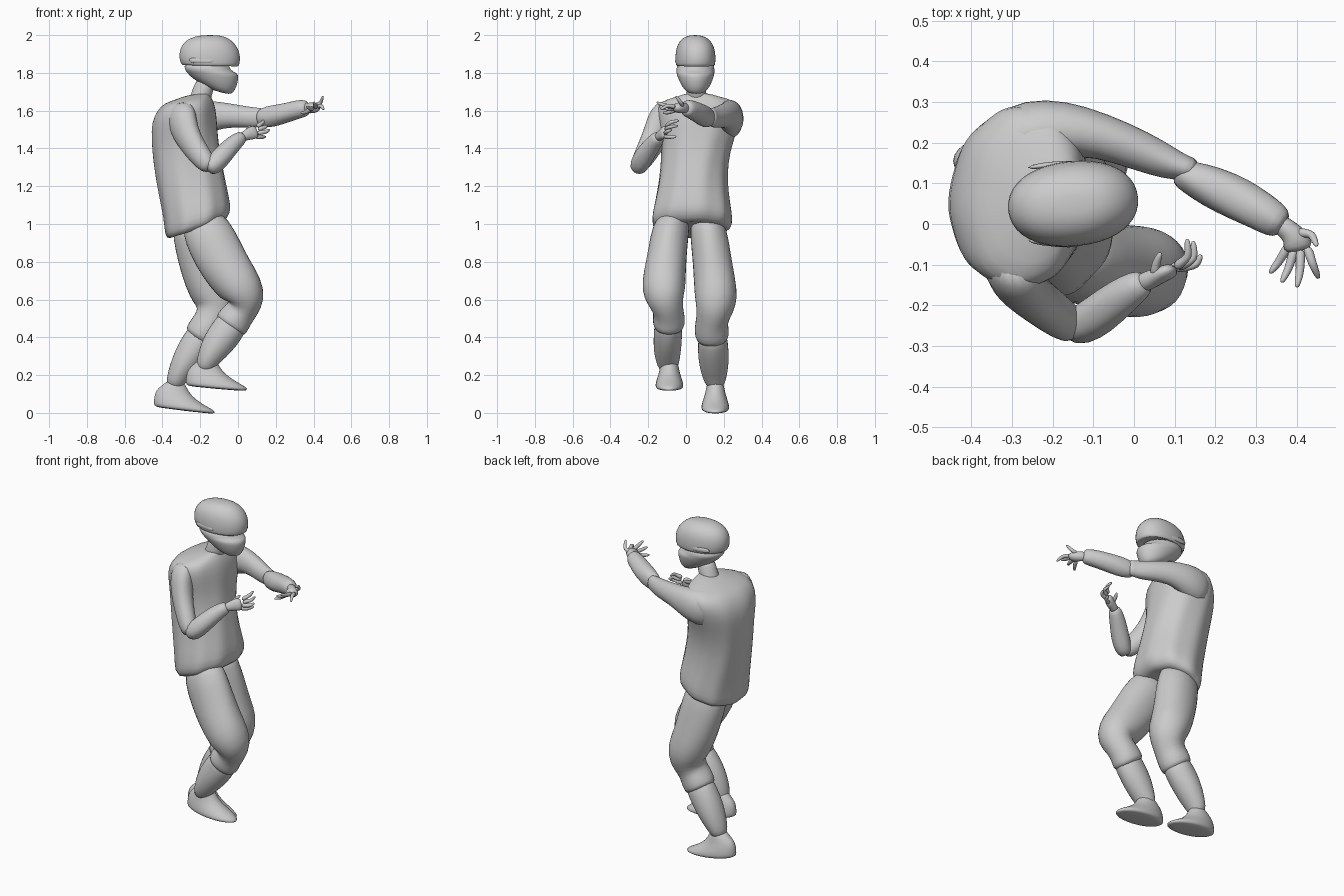
import bpy, bmesh, math
from mathutils import Vector as V

TAU = 2 * math.pi


def loft(name, st, ref=(0, 1, 0), n=16, wob=0, lobes=5, axis=None, sq=1.0, fade=False):
    """Skin of elliptical rings. Station: x, y, z, radius along ref, radius across, [slope of ring in x]"""
    pts = [V(s[:3]) for s in st]
    bm = bmesh.new()
    rings = []
    for i, s in enumerate(st):
        t = V(axis) if axis else pts[min(i + 1, len(st) - 1)] - pts[max(i - 1, 0)]
        if len(s) > 5:
            t = V((-s[5], 0, 1))
        t.normalize()
        u = V(ref)
        u = (u - t * u.dot(t)).normalized()
        w = u.cross(t)
        amp = wob * (1 - i / len(st)) if fade else wob
        ring = []
        for k in range(n):
            a = TAU * k / n
            c, d = (math.copysign(abs(v) ** sq, v) for v in (math.cos(a), math.sin(a)))
            f = 1.02 * (1 + amp * math.cos(lobes * a + i * (.4 if fade else 1.3)))
            ring.append(bm.verts.new(pts[i] + u * (s[3] * f * c) + w * (s[4] * f * d)))
        rings.append(ring)
    for lo, hi in zip(rings, rings[1:]):
        for k in range(n):
            j = (k + 1) % n
            bm.faces.new((lo[k], lo[j], hi[j], hi[k]))
    bm.faces.new(rings[0])
    bm.faces.new(rings[-1])
    bmesh.ops.recalc_face_normals(bm, faces=bm.faces)
    for face in bm.faces:
        face.smooth = True
    me = bpy.data.meshes.new(name)
    bm.to_mesh(me)
    bm.free()
    ob = bpy.data.objects.new(name, me)
    bpy.context.collection.objects.link(ob)
    m = ob.modifiers.new("smooth", 'SUBSURF')
    m.levels = m.render_levels = 1
    return ob


UP = (0, 0, 1)

# Loose shirt body: gathered hem, hunched back, shoulder yoke
loft("shirt", [
    (-.22, .04, .985, .12, .11, .30),
    (-.22, .035, .96, .185, .15, .32),
    (-.215, .03, 1.0, .21, .178, .34),
    (-.215, .03, 1.06, .207, .176, .25),
    (-.24, .035, 1.18, .182, .178, .1),
    (-.265, .043, 1.32, .172, .178, 0),
    (-.28, .06, 1.44, .186, .173, 0),
    (-.283, .066, 1.54, .218, .17, 0),
    (-.272, .066, 1.61, .226, .150, .05),
    (-.262, .066, 1.65, .198, .125, .08),
    (-.235, .062, 1.672, .11, .085, .12),
    (-.215, .06, 1.69, .06, .06, .15)],
    ref=(.09, 1, 0), n=32, wob=.035, lobes=9, sq=.92, fade=True)

# Neck
loft("neck", [(-.22, .06, 1.62, .07, .07), (-.19, .055, 1.69, .048, .052),
              (-.165, .052, 1.78, .05, .06)], axis=UP)

# Lower face with mask, recessed under the brim only at the front
loft("face", [
    (-.085, .053, 1.695, .035, .035, -.25),
    (-.10, .053, 1.71, .06, .075, -.25),
    (-.115, .052, 1.745, .082, .11, -.15),
    (-.125, .051, 1.782, .096, .128, 0),
    (-.135, .05, 1.80, .1, .13, 0),
    (-.163, .05, 1.812, .1, .117, 0),
    (-.168, .05, 1.86, .1, .125, 0)], n=20)

# Helmet shell with overhanging brim
loft("helmet", [
    (-.15, .05, 1.85, .085, .125, 0),
    (-.148, .05, 1.832, .098, .145, -.03),
    (-.148, .05, 1.85, .104, .157, -.03),
    (-.15, .05, 1.89, .105, .162, 0),
    (-.153, .05, 1.935, .099, .152, 0),
    (-.155, .049, 1.972, .08, .122, 0),
    (-.15, .048, 1.993, .05, .08, 0),
    (-.148, .048, 2.0, .02, .035, 0)], ref=(-.1, 1, 0), n=20, sq=.92)

# Strap clips at both sides of the helmet
for side, y in (("right", -.05), ("left", .148)):
    loft(side + "_strap_clip", [(-.265, y + .01 * (1 if y < 0 else -1), 1.868, .007, .016),
                                (-.19, y, 1.864, .009, .016),
                                (-.125, y, 1.862, .008, .014)], n=8)

# Trouser legs: baggy thigh, bulging knee, pinch and cuff below it
loft("right_trouser", [
    (-.21, -.05, 1.04, .08, .10), (-.165, -.085, .96, .10, .132),
    (-.105, -.098, .84, .103, .135), (-.045, -.112, .74, .112, .128),
    (.022, -.12, .655, .116, .118), (.045, -.112, .60, .1, .102),
    (.025, -.095, .55, .078, .082), (-.005, -.09, .515, .084, .085),
    (-.03, -.09, .475, .085, .094), (-.048, -.09, .45, .078, .084)], wob=.02)
loft("left_trouser", [
    (-.24, .10, 1.04, .08, .11), (-.22, .12, .95, .10, .128),
    (-.19, .138, .82, .102, .13), (-.16, .152, .70, .11, .122),
    (-.122, .16, .61, .114, .116), (-.115, .152, .55, .1, .104),
    (-.14, .138, .495, .083, .088), (-.165, .136, .455, .09, .092),
    (-.19, .138, .41, .09, .094), (-.207, .14, .385, .082, .084)], wob=.02)

# Wrapped lower legs
loft("right_shin", [
    (.0, -.095, .52, .07, .08), (-.055, -.095, .44, .074, .088),
    (-.105, -.097, .37, .076, .085), (-.15, -.098, .30, .068, .066),
    (-.172, -.095, .255, .058, .05), (-.185, -.09, .22, .04, .04)], wob=.02)
loft("left_shin", [
    (-.16, .14, .45, .07, .08), (-.215, .142, .37, .08, .088),
    (-.265, .147, .29, .082, .08), (-.305, .15, .22, .072, .064),
    (-.33, .153, .17, .058, .05), (-.34, .155, .13, .04, .04)], wob=.02)

# Feet: the same shoe, toes sloping down
for side, dx, y, dz, sl in (("left", 0, .155, -.01, 1), ("right", .17, -.088, .106, .75)):
    loft(side + "_foot", [(x + dx, y, z + dz, ra, rb, s * sl) for x, z, ra, rb, s in (
        (-.33, .18, .035, .04, -.05), (-.333, .16, .045, .056, -.1),
        (-.335, .12, .052, .09, -.25), (-.312, .085, .062, .132, -.25),
        (-.286, .05, .074, .162, -.16), (-.282, .028, .074, .166, -.12),
        (-.285, .021, .06, .14, -.12))])

# Sleeves: outstretched left arm
loft("left_upper_sleeve", [
    (-.34, .20, 1.54, .10, .07), (-.25, .225, 1.555, .11, .085), (-.17, .235, 1.568, .088, .07),
    (-.08, .218, 1.578, .068, .055), (.02, .178, 1.568, .058, .05),
    (.09, .148, 1.562, .054, .04), (.125, .138, 1.565, .048, .03),
    (.155, .13, 1.565, .045, .03)], ref=UP, wob=.02)
loft("left_forearm_sleeve", [
    (.10, .13, 1.56, .035, .03), (.135, .117, 1.562, .054, .04), (.19, .093, 1.573, .058, .052),
    (.26, .06, 1.59, .051, .054), (.31, .032, 1.605, .05, .048), (.35, .008, 1.612, .045, .044),
    (.372, -.005, 1.615, .036, .03)], ref=UP, wob=.03)

# Sleeves: bent right arm
loft("right_upper_sleeve", [
    (-.30, -.075, 1.625, .06, .07), (-.30, -.12, 1.565, .068, .092), (-.277, -.155, 1.48, .061, .08),
    (-.23, -.195, 1.40, .055, .068), (-.175, -.237, 1.33, .051, .057),
    (-.142, -.26, 1.29, .038, .036)], ref=(.7, .7, 0), wob=.02)
loft("right_forearm_sleeve", [
    (-.165, -.258, 1.285, .033, .035), (-.13, -.25, 1.31, .054, .05), (-.085, -.222, 1.36, .053, .052),
    (-.03, -.178, 1.42, .046, .046), (.012, -.15, 1.455, .037, .038),
    (.03, -.14, 1.466, .027, .027)], ref=UP, wob=.025)


def hand(side, palm, fingers, ref):
    """Palm plus thin curled fingers, each given as base, knuckle, tip"""
    loft(side + "_palm", palm, ref=ref, n=10)
    for i, (a, b, c) in enumerate(fingers):
        a, b, c = V(a), V(b), V(c)
        pts = [(a, .014), (a.lerp(b, .6), .012), (b, .011), (b.lerp(c, .6), .009), (c, .005)]
        loft(f"{side}_finger_{i + 1}", [(*p, r, r) for p, r in pts], ref=(.3, .2, .9), n=8)


# Left hand, open and spread
hand("left", [(.345, .01, 1.612, .026, .028), (.385, -.018, 1.615, .026, .03),
              (.402, -.04, 1.615, .039, .03), (.405, -.07, 1.615, .036, .02)],
     [((.40, -.02, 1.625), (.438, -.025, 1.64), (.45, -.055, 1.678)),
      ((.425, -.055, 1.62), (.44, -.10, 1.628), (.455, -.135, 1.605)),
      ((.41, -.06, 1.616), (.408, -.12, 1.63), (.40, -.157, 1.645)),
      ((.395, -.06, 1.61), (.38, -.11, 1.612), (.362, -.145, 1.622)),
      ((.382, -.05, 1.605), (.355, -.095, 1.59), (.333, -.122, 1.588))], (1, .25, 0))

# Right hand, cupped in front of the chest
hand("right", [(.01, -.15, 1.455, .026, .026), (.04, -.137, 1.468, .026, .024),
               (.07, -.122, 1.482, .038, .021), (.105, -.11, 1.49, .037, .017)],
     [((.05, -.125, 1.49), (.055, -.095, 1.505), (.066, -.07, 1.52)),
      ((.10, -.108, 1.515), (.135, -.08, 1.54), (.13, -.035, 1.548)),
      ((.105, -.108, 1.50), (.15, -.085, 1.515), (.145, -.04, 1.52)),
      ((.10, -.11, 1.48), (.155, -.10, 1.49), (.165, -.075, 1.50)),
      ((.09, -.112, 1.462), (.13, -.09, 1.46), (.145, -.05, 1.462))], (-.3, .1, 1))
